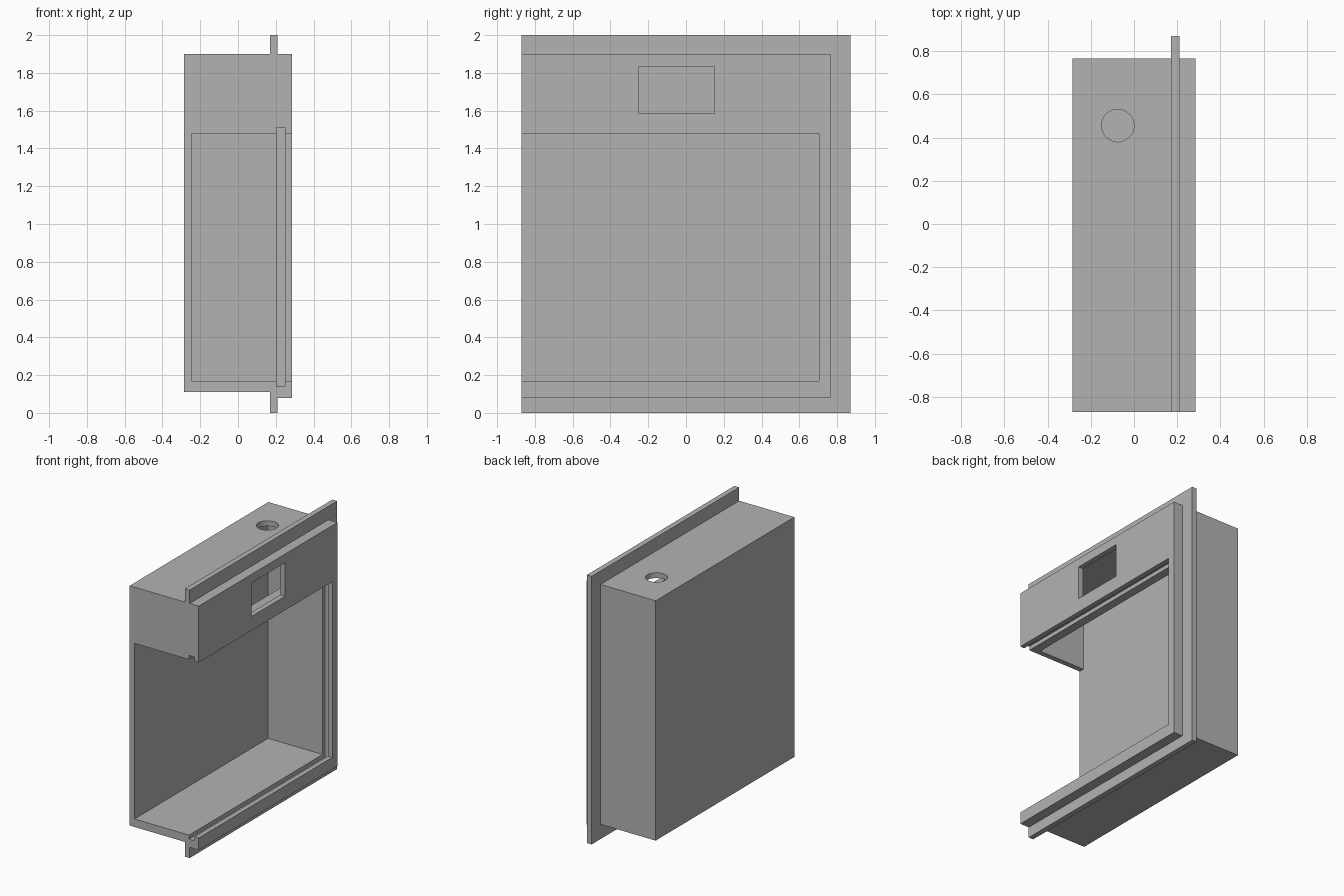
import bpy

cube = bpy.data.objects.get("Cube")
if cube:
    bpy.data.objects.remove(cube, do_unlink=True)

grey = bpy.data.materials.new("plain grey")
grey.use_nodes = True
colour = (0.45, 0.45, 0.45, 1)
grey.diffuse_color = colour
grey.node_tree.nodes["Principled BSDF"].inputs["Base Color"].default_value = colour


def box(name, x, y, z):
    """Box spanning the given (low, high) ranges."""
    bpy.ops.mesh.primitive_cube_add(size=1)
    ob = bpy.context.object
    ob.name = name
    ob.location = [(a + b) / 2 for a, b in (x, y, z)]
    ob.scale = [b - a for a, b in (x, y, z)]
    bpy.ops.object.transform_apply(location=True, rotation=False, scale=True)
    ob.data.materials.append(grey)
    return ob


def combine(target, other, operation):
    """Apply a boolean and discard the second object."""
    mod = target.modifiers.new(operation.lower(), "BOOLEAN")
    mod.operation = operation
    mod.solver = "EXACT"
    mod.object = other
    bpy.context.view_layer.objects.active = target
    bpy.ops.object.modifier_apply(modifier=mod.name)
    bpy.data.objects.remove(other, do_unlink=True)


FRONT, BACK, INNER_BACK = -0.87, 0.765, 0.705
INNER_LEFT = -0.245

# Solid case, mounting flange and raised face plate
case = box("housing", (-0.285, 0.19), (FRONT, BACK), (0.11, 1.9))
flange = box("flange", (0.17, 0.21), (FRONT, 0.87), (0, 2))
plate = box("face_plate", (0.19, 0.285), (FRONT, BACK), (0.08, 1.9))
for part in (flange, plate):
    combine(case, part, "UNION")

# Main compartment, hollow header above it, and its narrower throat
cutters = [
    box("opening", (INNER_LEFT, 0.4), (-1, INNER_BACK), (0.17, 1.48)),
    box("header_hollow", (INNER_LEFT, 0.245), (-0.83, INNER_BACK), (1.55, 1.86)),
    box("header_throat", (INNER_LEFT, 0.14), (-0.83, INNER_BACK), (1.4, 1.6)),
    # Groove for a sliding panel, and the header window
    box("panel_groove", (0.205, 0.25), (-1, 0.735), (0.14, 1.51)),
    box("window", (0.2, 0.4), (-0.25, 0.15), (1.585, 1.835)),
]

# Round cable hole through the top
bpy.ops.mesh.primitive_cylinder_add(vertices=48, radius=0.075, depth=0.3,
                                    location=(-0.075, 0.455, 1.9))
hole = bpy.context.object
hole.name = "cable_hole"
hole.data.materials.append(grey)
cutters.append(hole)

for cutter in cutters:
    combine(case, cutter, "DIFFERENCE")

# Keep a single material and crisp edges
case.data.materials.clear()
case.data.materials.append(grey)
for face in case.data.polygons:
    face.material_index = 0
bpy.ops.object.select_all(action="DESELECT")
case.select_set(True)
bpy.context.view_layer.objects.active = case
bpy.ops.object.shade_smooth_by_angle()
